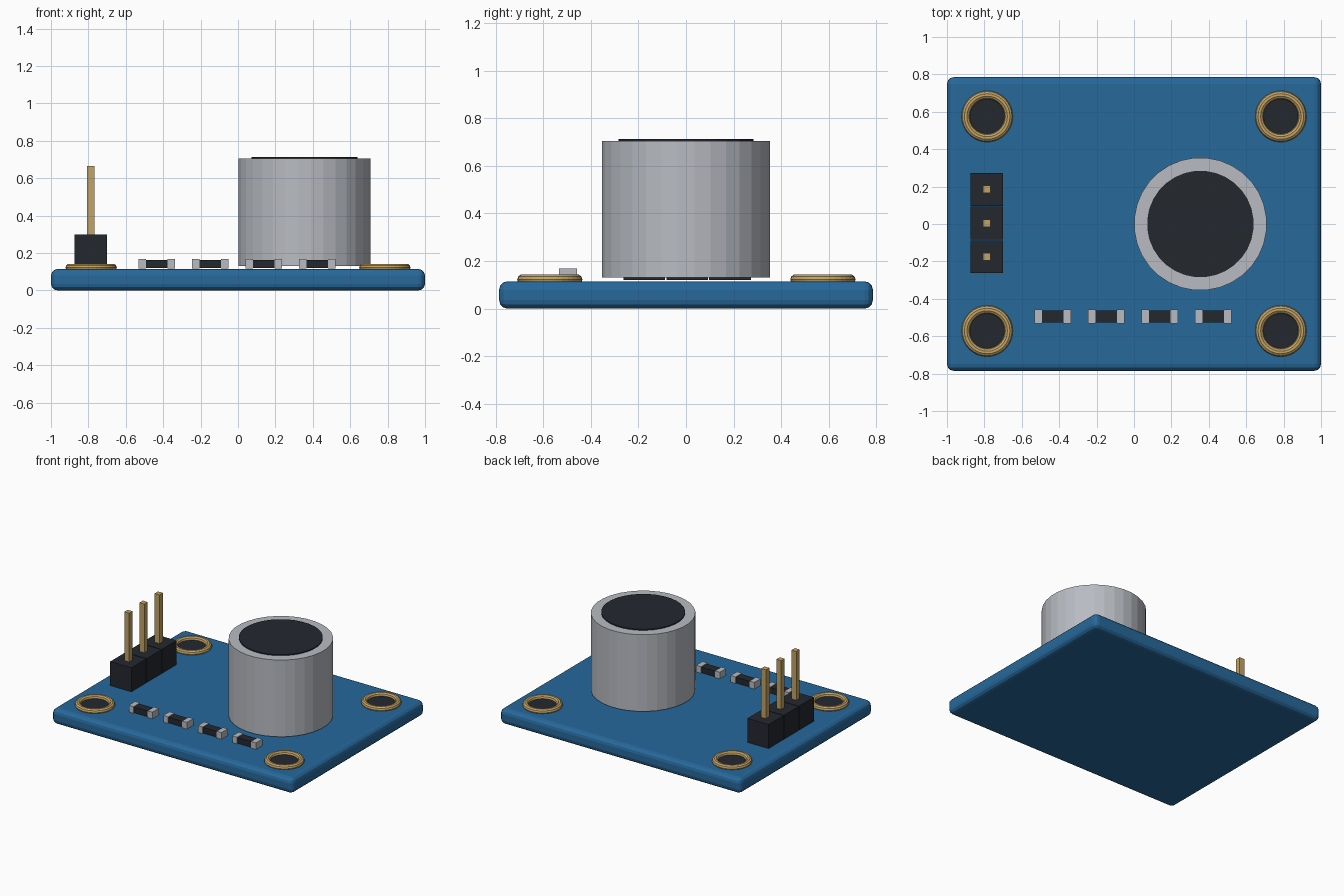
import bpy, math

if "Cube" in bpy.data.objects:
    bpy.data.objects.remove(bpy.data.objects["Cube"])

def material(name, rgb):
    m = bpy.data.materials.new(name)
    m.diffuse_color = (*rgb, 1)
    m.use_nodes = True
    m.node_tree.nodes["Principled BSDF"].inputs["Base Color"].default_value = m.diffuse_color
    return m

BLUE = material("board_blue", (0.02, 0.14, 0.33))
GOLD = material("brass", (0.55, 0.37, 0.13))
BLACK = material("black_plastic", (0.017, 0.021, 0.028))
SILVER = material("silver", (0.48, 0.5, 0.54))

def finish(name, mat):
    ob = bpy.context.object
    ob.name = name
    ob.data.materials.append(mat)
    return ob

def box(name, mat, x, y, z):
    """Box from (min, max) ranges."""
    bpy.ops.mesh.primitive_cube_add(size=1, location=[sum(r) / 2 for r in (x, y, z)])
    ob = finish(name, mat)
    ob.scale = [r[1] - r[0] for r in (x, y, z)]
    bpy.ops.object.transform_apply(location=False, rotation=False, scale=True)
    return ob

def disc(name, mat, x, y, r, z0, z1, sides):
    bpy.ops.mesh.primitive_cylinder_add(vertices=sides, radius=r, depth=z1 - z0,
                                        location=(x, y, (z0 + z1) / 2))
    return finish(name, mat)

# Circuit board with rounded edges
board = box("circuit_board", BLUE, (-1, 1), (-0.785, 0.785), (0, 0.115))
bevel = board.modifiers.new("rounded_edges", 'BEVEL')
bevel.width = 0.036
bevel.segments = 3

# Mounting holes: brass ring around a dark disc at each corner
for sx in (-1, 1):
    for y in (-0.572, 0.575):
        bpy.ops.mesh.primitive_torus_add(location=(sx * 0.785, y, 0.122), major_radius=0.115,
                                         minor_radius=0.022, major_segments=32, minor_segments=10)
        finish("mounting_ring", GOLD)
        disc("mounting_hole", BLACK, sx * 0.785, y, 0.1, 0.105, 0.122, 32)

# Microphone can and its dark felt top
disc("microphone_can", SILVER, 0.355, 0, 0.355, 0.13, 0.705, 32)
disc("microphone_felt", BLACK, 0.355, 0, 0.285, 0.695, 0.713, 32)
for name in ("microphone_can", "microphone_felt"):
    bpy.data.objects[name].rotation_euler.z = math.pi / 32

# Three-pin header
for i in (-1, 0, 1):
    y = 0.005 + i * 0.18
    box("header_block", BLACK, (-0.875, -0.7), (y - 0.0875, y + 0.0875), (0.12, 0.3))
    box("header_pin", GOLD, (-0.806, -0.766), (y - 0.02, y + 0.02), (0.2, 0.665))

# Row of surface-mount resistors
for i in range(4):
    x = -0.434 + i * 0.286
    box("resistor_body", BLACK, (x - 0.06, x + 0.06), (-0.527, -0.463), (0.12, 0.163))
    for s in (-1, 1):
        cx = x + s * 0.078
        box("resistor_end", SILVER, (cx - 0.02, cx + 0.02), (-0.533, -0.458), (0.118, 0.168))
